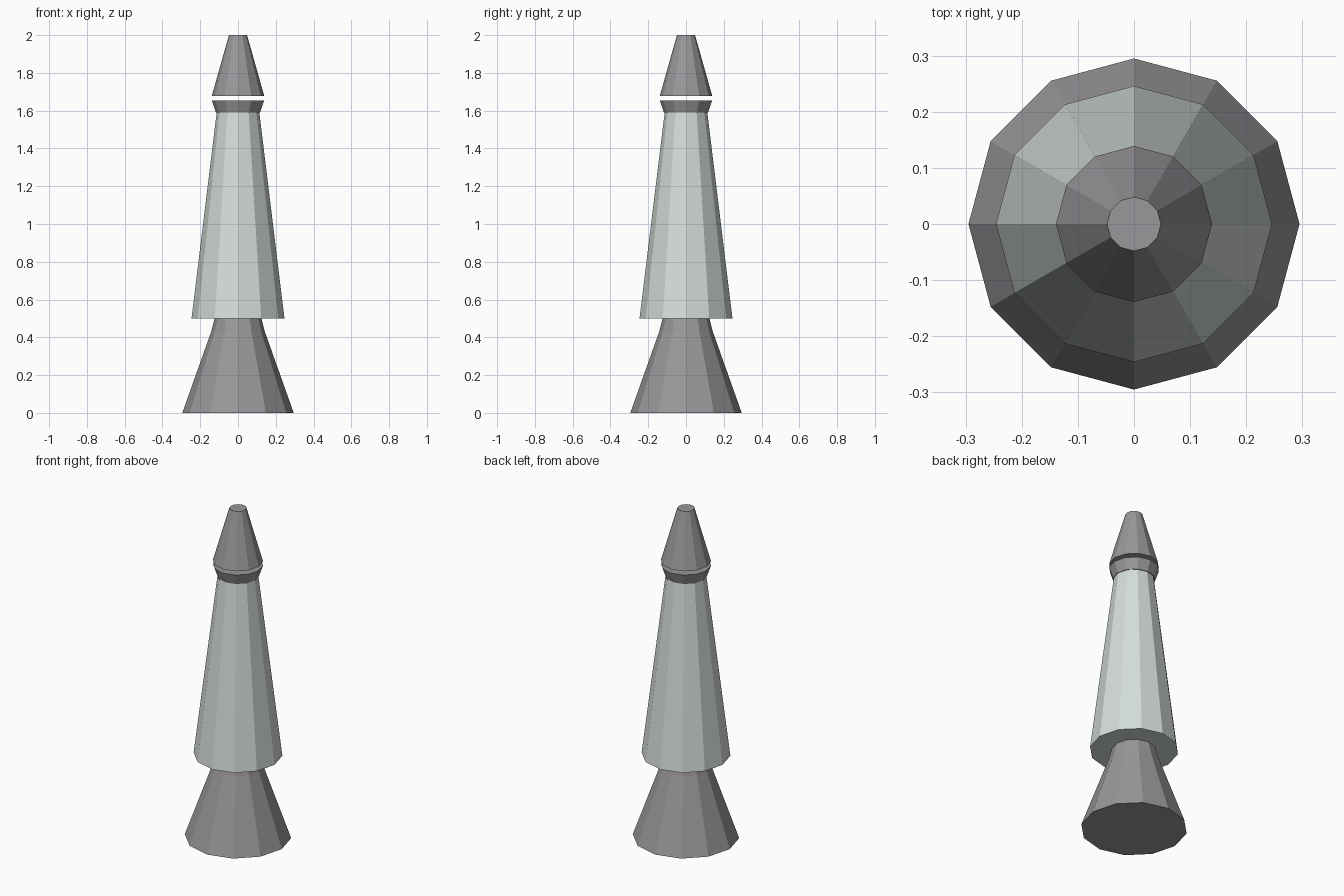
import bpy, bmesh, math

if "Cube" in bpy.data.objects:
    bpy.data.objects.remove(bpy.data.objects["Cube"])

SIDES = 12


def material(name, rgb):
    m = bpy.data.materials.new(name)
    m.diffuse_color = (*rgb, 1)
    m.use_nodes = True
    m.node_tree.nodes["Principled BSDF"].inputs["Base Color"].default_value = m.diffuse_color
    return m


grey = material("mid grey", (0.32, 0.31, 0.32))
pale = material("pale grey", (0.66, 0.72, 0.70))


def turned_part(name, profile, mat):
    """Closed, flat-shaded faceted solid from (radius, z) rings."""
    bm = bmesh.new()
    rings = []
    for r, z in profile:
        rings.append([bm.verts.new((r * math.cos(a), r * math.sin(a), z))
                      for a in (2 * math.pi * i / SIDES for i in range(SIDES))])
    for low, high in zip(rings, rings[1:]):
        for i in range(SIDES):
            j = (i + 1) % SIDES
            bm.faces.new((low[i], low[j], high[j], high[i]))
    bm.faces.new(rings[0][::-1])
    bm.faces.new(rings[-1])
    mesh = bpy.data.meshes.new(name)
    bm.to_mesh(mesh)
    bm.free()
    mesh.materials.append(mat)
    obj = bpy.data.objects.new(name, mesh)
    bpy.context.collection.objects.link(obj)
    return obj


# Flared base with a bent neck
turned_part("flared_base", [(0.295, 0), (0.142, 0.43), (0.124, 0.5)], grey)
# Tapered main body
turned_part("tapered_body", [(0.246, 0.5), (0.113, 1.59)], pale)
# Collar widening upward
turned_part("collar", [(0.117, 1.59), (0.139, 1.655)], grey)
# Nose, separated from the collar by a narrow gap
turned_part("nose", [(0.139, 1.678), (0.048, 2.0)], grey)
